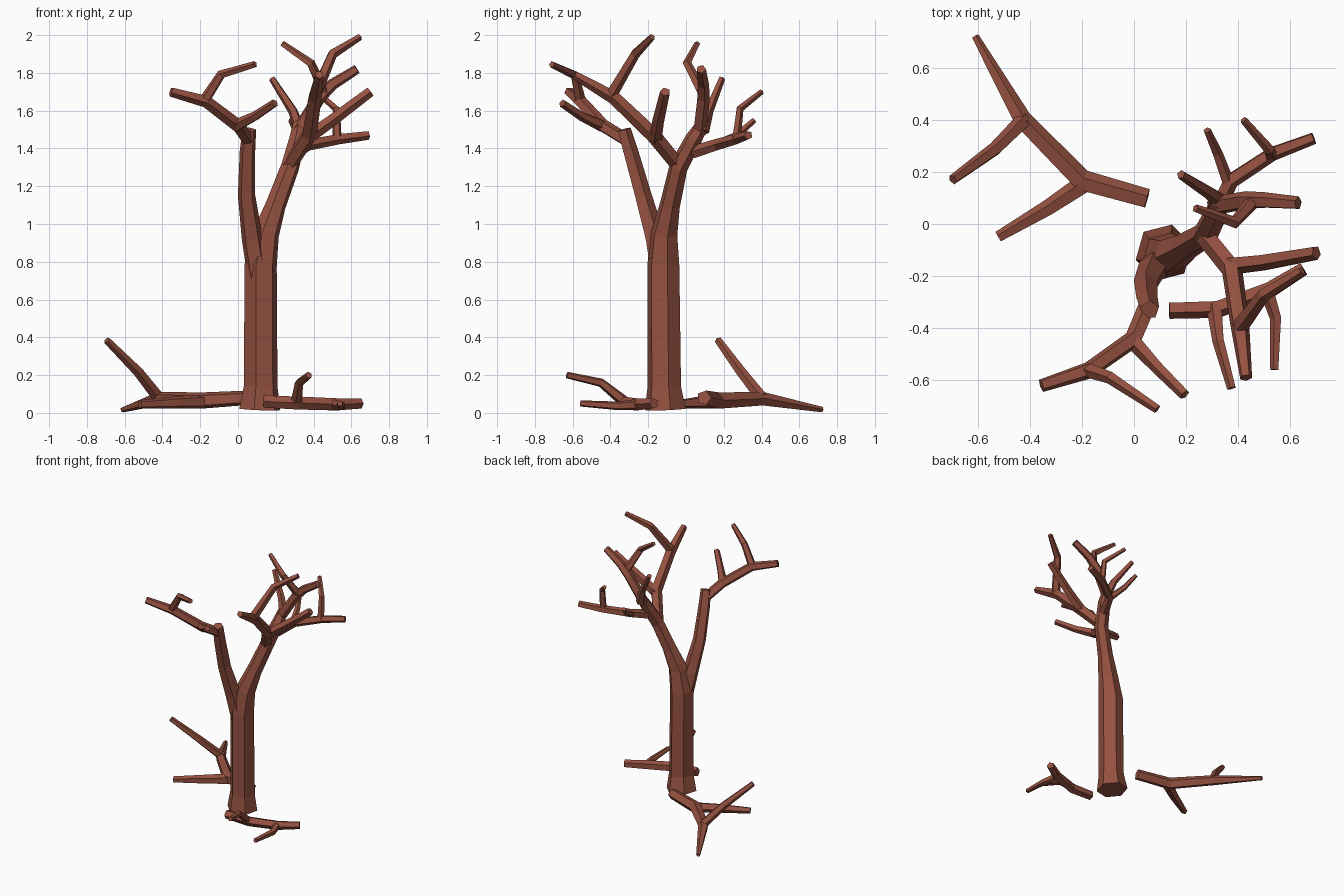
import bpy, bmesh, math
from mathutils import Vector

bark = bpy.data.materials.new("reddish_brown_bark")
bark.diffuse_color = (0.30, 0.083, 0.052, 1)


def limb(name, points, sides=5, roll=0.3):
    """Faceted tube through (x, y, z, radius) points with flat cut ends."""
    pos = [Vector(p[:3]) for p in points]
    n = len(pos)
    seg = [(pos[i + 1] - pos[i]).normalized() for i in range(n - 1)]
    tan = [(seg[max(i - 1, 0)] + seg[min(i, n - 2)]).normalized() for i in range(n)]
    ref = Vector((0, 0, 1)) if abs(seg[0].z) < 0.8 else Vector((1, 0, 0))
    u = (ref - tan[0] * ref.dot(tan[0])).normalized()
    bm = bmesh.new()
    rings = []
    for i in range(n):
        if i:
            u = tan[i - 1].rotation_difference(tan[i]) @ u
            u = (u - tan[i] * u.dot(tan[i])).normalized()
        v = tan[i].cross(u)
        r = points[i][3]
        ring = []
        for k in range(sides):
            a = roll + 2 * math.pi * k / sides
            ring.append(bm.verts.new(pos[i] + u * (r * math.cos(a)) + v * (r * math.sin(a))))
        rings.append(ring)
    for a, b in zip(rings, rings[1:]):
        for k in range(sides):
            j = (k + 1) % sides
            bm.faces.new((a[k], a[j], b[j], b[k]))
    bm.faces.new(rings[0][::-1])
    bm.faces.new(rings[-1])
    bmesh.ops.recalc_face_normals(bm, faces=bm.faces)
    mesh = bpy.data.meshes.new(name)
    bm.to_mesh(mesh)
    bm.free()
    mesh.materials.append(bark)
    obj = bpy.data.objects.new(name, mesh)
    bpy.context.collection.objects.link(obj)


# Trunk running on into the right-hand limb
limb("trunk", [(0.115, -0.11, 0.018, 0.112), (0.12, -0.115, 0.14, 0.092),
               (0.12, -0.12, 0.78, 0.088), (0.148, -0.115, 0.95, 0.072),
               (0.20, -0.085, 1.10, 0.055), (0.275, -0.04, 1.30, 0.05),
               (0.315, 0.04, 1.45, 0.045), (0.325, 0.09, 1.53, 0.035)], 6, 0.25)

# Left-hand limb of the fork
limb("left_limb", [(0.11, -0.13, 0.70, 0.06), (0.075, -0.165, 0.92, 0.058),
                   (0.045, -0.23, 1.15, 0.048), (0.05, -0.295, 1.38, 0.043),
                   (0.06, -0.33, 1.50, 0.038)])

# Branches of the left-hand limb
limb("left_branch", [(0.055, -0.31, 1.44, 0.036), (0.0, -0.44, 1.52, 0.036),
                     (-0.17, -0.56, 1.65, 0.034), (-0.355, -0.62, 1.70, 0.026)])
limb("left_branch_front_twig", [(-0.01, -0.44, 1.52, 0.034), (0.09, -0.55, 1.57, 0.026),
                                (0.195, -0.655, 1.64, 0.022)])
limb("left_branch_upper_twig", [(-0.18, -0.56, 1.65, 0.03), (-0.09, -0.59, 1.79, 0.025),
                                (0.09, -0.71, 1.845, 0.018)])

# Forward branch of the right-hand limb
limb("forward_branch", [(0.27, -0.04, 1.31, 0.04), (0.375, -0.17, 1.47, 0.042),
                        (0.405, -0.38, 1.67, 0.038), (0.43, -0.59, 1.79, 0.024)])
limb("forward_side_twig", [(0.36, -0.16, 1.45, 0.036), (0.50, -0.145, 1.55, 0.033),
                           (0.70, -0.11, 1.70, 0.028)])
limb("forward_upper_twig", [(0.405, -0.40, 1.68, 0.034), (0.50, -0.27, 1.90, 0.027),
                            (0.645, -0.18, 1.99, 0.018)])

# Rear low branch of the right-hand limb
limb("rear_branch", [(0.31, 0.04, 1.38, 0.035), (0.37, 0.165, 1.42, 0.032),
                     (0.53, 0.27, 1.45, 0.029), (0.69, 0.33, 1.47, 0.024)])
limb("rear_upper_twig", [(0.525, 0.265, 1.45, 0.025), (0.52, 0.285, 1.61, 0.021),
                         (0.42, 0.40, 1.70, 0.015)])
limb("rear_short_twig", [(0.36, 0.16, 1.42, 0.025), (0.32, 0.27, 1.47, 0.021),
                         (0.28, 0.36, 1.55, 0.015)])

# Top branches of the right-hand limb
limb("top_left_twig", [(0.33, 0.09, 1.49, 0.033), (0.29, 0.12, 1.60, 0.026),
                       (0.18, 0.19, 1.77, 0.018)])
limb("top_branch", [(0.31, 0.07, 1.48, 0.038), (0.43, 0.09, 1.67, 0.036),
                    (0.50, 0.09, 1.74, 0.032), (0.63, 0.08, 1.82, 0.026)])
limb("top_upper_twig", [(0.46, 0.09, 1.69, 0.03), (0.385, 0.005, 1.85, 0.024),
                        (0.235, 0.06, 1.955, 0.016)])

# Fallen branch behind on the left
limb("fallen_left_branch", [(0.05, 0.095, 0.08, 0.04), (-0.20, 0.165, 0.065, 0.045),
                            (-0.43, 0.40, 0.075, 0.038), (-0.61, 0.72, 0.017, 0.015)])
limb("fallen_left_front_twig", [(-0.18, 0.16, 0.06, 0.04), (-0.33, 0.06, 0.055, 0.033),
                                (-0.52, -0.05, 0.045, 0.023)])
limb("fallen_left_upright_twig", [(-0.42, 0.40, 0.08, 0.033), (-0.53, 0.29, 0.22, 0.028),
                                  (-0.695, 0.17, 0.385, 0.02)])

# Fallen branch in front on the right
limb("fallen_right_branch", [(0.135, -0.33, 0.06, 0.034), (0.32, -0.325, 0.052, 0.036),
                             (0.52, -0.25, 0.045, 0.034), (0.65, -0.17, 0.05, 0.028)])
limb("fallen_right_upright_twig", [(0.31, -0.32, 0.055, 0.032), (0.325, -0.45, 0.16, 0.024),
                                   (0.375, -0.63, 0.20, 0.018)])
limb("fallen_right_front_twig", [(0.51, -0.25, 0.045, 0.03), (0.545, -0.36, 0.037, 0.024),
                                 (0.54, -0.56, 0.05, 0.017)])
